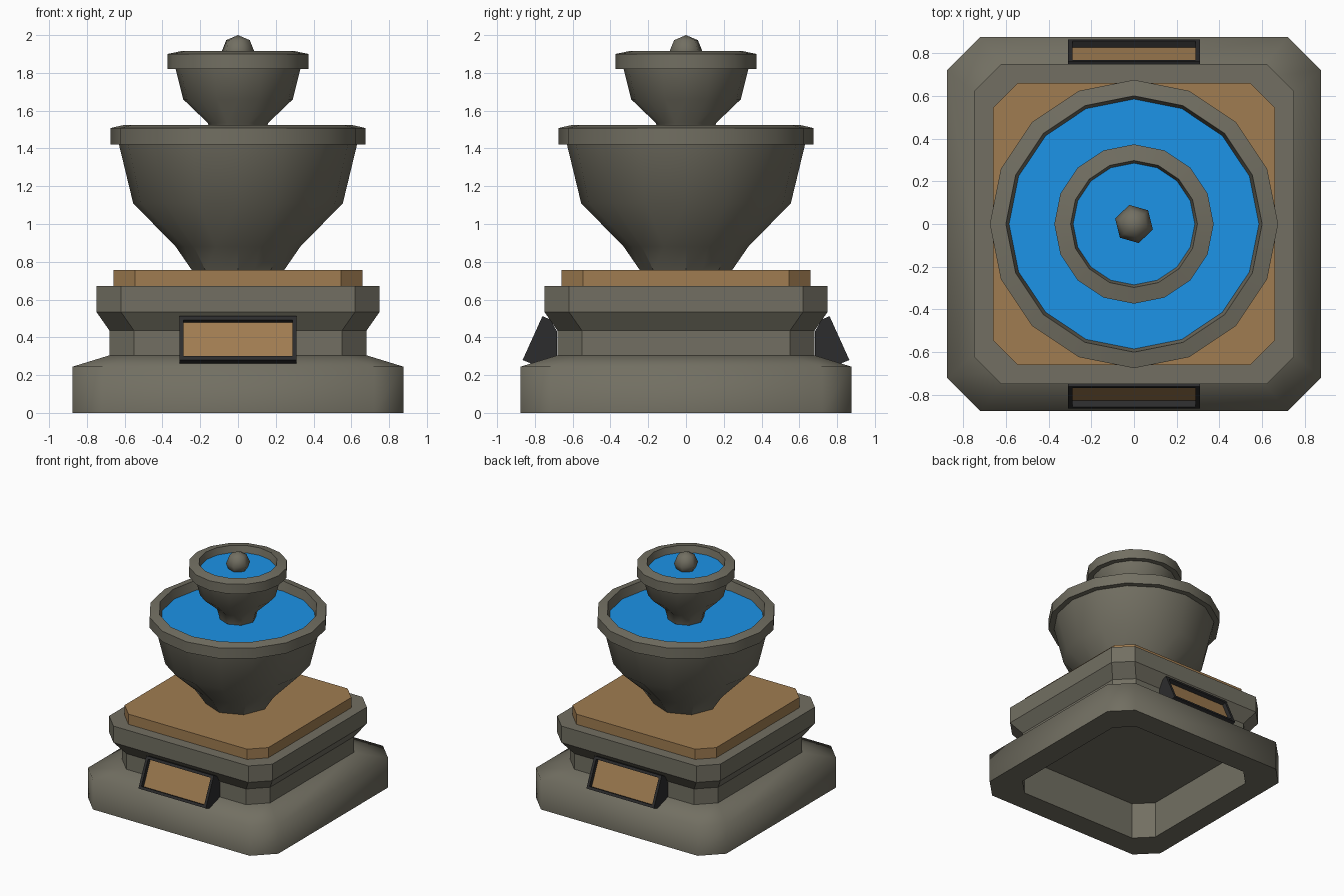
import bpy, bmesh, math
from mathutils import Matrix

if "Cube" in bpy.data.objects:
    bpy.data.objects.remove(bpy.data.objects["Cube"])


def material(name, rgb):
    m = bpy.data.materials.new(name)
    m.diffuse_color = (*rgb, 1)
    m.use_nodes = True
    m.node_tree.nodes["Principled BSDF"].inputs["Base Color"].default_value = m.diffuse_color
    return m


STONE = material("grey stone", (0.168, 0.159, 0.122))
WOOD = material("tan wood", (0.350, 0.202, 0.082))
DARK = material("dark frame", (0.025, 0.025, 0.026))
WATER = material("blue water", (0.012, 0.30, 0.82))


def finish(bm, name, mats, smooth=None):
    me = bpy.data.meshes.new(name)
    bmesh.ops.recalc_face_normals(bm, faces=bm.faces[:])
    bm.to_mesh(me)
    bm.free()
    for m in mats:
        me.materials.append(m)
    ob = bpy.data.objects.new(name, me)
    bpy.context.collection.objects.link(ob)
    if smooth:
        bpy.ops.object.select_all(action='DESELECT')
        ob.select_set(True)
        bpy.context.view_layer.objects.active = ob
        bpy.ops.object.shade_smooth_by_angle(angle=math.radians(smooth))
    return ob


def loft(name, rings, mat, cap_top=False, smooth=None):
    bm = bmesh.new()
    loops = [[bm.verts.new(p) for p in r] for r in rings]
    for a, b in zip(loops, loops[1:]):
        n = len(a)
        for i in range(n):
            j = (i + 1) % n
            bm.faces.new((a[i], a[j], b[j], b[i]))
    if cap_top:
        bm.faces.new(loops[-1])
    return finish(bm, name, [mat], smooth)


def square(h, f, z):
    """Square of half-width h with corners cut where the side reaches f."""
    return [(x, y, z) for x, y in ((h, -f), (h, f), (f, h), (-f, h),
                                   (-h, f), (-h, -f), (-f, -h), (f, -h))]


def circle(r, z, coarse=False):
    """16-sided ring; coarse rings flatten to 8 sides."""
    pts = []
    for i in range(16):
        a = math.tau * i / 16
        q = r * math.cos(math.pi / 8) if coarse and i % 2 else r
        pts.append((q * math.cos(a), q * math.sin(a), z))
    return pts


# Pedestal: foot ring with a recess underneath, core, flared collar, wooden slab
loft("foot", [square(0.68, 0.55, 0), square(0.875, 0.72, 0), square(0.875, 0.72, 0.245),
              square(0.68, 0.55, 0.305)], STONE, smooth=80)
loft("foot_recess", [square(0.68, 0.55, 0), square(0.68, 0.55, 0.31)],
     STONE, cap_top=True)
loft("pedestal_block", [square(0.68, 0.55, 0.305), square(0.68, 0.55, 0.435),
                        square(0.75, 0.62, 0.535), square(0.75, 0.62, 0.672)],
     STONE, cap_top=True)
loft("wooden_slab", [square(0.66, 0.545, 0.672), square(0.66, 0.545, 0.757)],
     WOOD, cap_top=True)


# Bowls: (radius, height, coarse) profiles from the foot over the rim to the water
def bowl(name, profile, water_z):
    loft(name, [circle(*p) for p in profile], STONE, smooth=35)
    loft(name + "_water", [circle(profile[-1][0], water_z)], WATER, cap_top=True)


bowl("large_bowl", [(0.245, 0.757, True), (0.33, 0.88, True), (0.555, 1.11),
                    (0.63, 1.42), (0.675, 1.42), (0.675, 1.508),
                    (0.60, 1.525), (0.585, 1.45)], 1.45)
bowl("small_bowl", [(0.135, 1.44, True), (0.16, 1.535, True), (0.29, 1.66),
                    (0.33, 1.82), (0.373, 1.82), (0.373, 1.90),
                    (0.297, 1.916), (0.285, 1.86)], 1.86)

# Knob on top
bm = bmesh.new()
bmesh.ops.create_uvsphere(bm, u_segments=6, v_segments=4, radius=0.092,
                          matrix=Matrix.Translation((0, 0, 1.908))
                          @ Matrix.Rotation(math.radians(14), 4, 'Z'))
finish(bm, "top_knob", [STONE], smooth=70)


# Wedge-shaped plaques leaning on the front and back
def plaque(name, turn):
    side = [(-0.865, 0.28), (-0.76, 0.512), (-0.72, 0.495),
            (-0.682, 0.43), (-0.682, 0.30), (-0.81, 0.258)]
    bm = bmesh.new()
    a, b = ([bm.verts.new((x, y, z)) for y, z in side] for x in (-0.31, 0.31))
    bm.faces.new(a)
    bm.faces.new(b[::-1])
    n = len(side)
    walls = [bm.faces.new((a[i], b[i], b[(i + 1) % n], a[(i + 1) % n])) for i in range(n)]
    bmesh.ops.recalc_face_normals(bm, faces=bm.faces[:])
    front = walls[0]
    inward = -front.normal.copy()
    bmesh.ops.inset_region(bm, faces=[front], thickness=0.031)
    # sunken wooden panel
    panel = bmesh.ops.extrude_discrete_faces(bm, faces=[front])["faces"][0]
    bmesh.ops.translate(bm, verts=panel.verts[:], vec=inward * 0.033)
    panel.material_index = 1
    bmesh.ops.transform(bm, matrix=Matrix.Rotation(turn, 4, 'Z'), verts=bm.verts[:])
    finish(bm, name, [DARK, WOOD])


plaque("front_plaque", 0)
plaque("back_plaque", math.pi)
